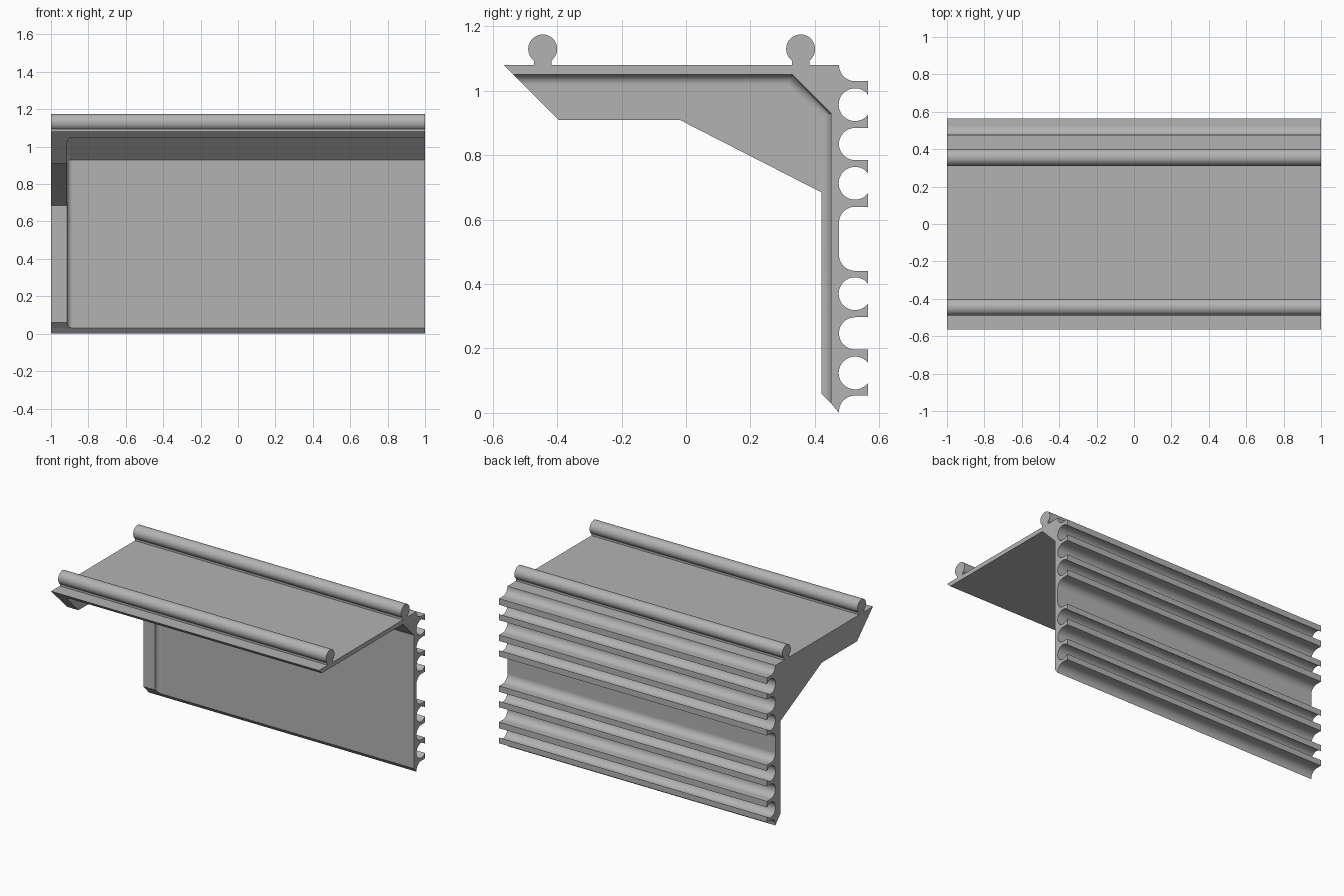
import bpy, bmesh
from math import radians, cos, sin, acos, degrees

cube = bpy.data.objects.get("Cube")
if cube:
    bpy.data.objects.remove(cube, do_unlink=True)

grey = bpy.data.materials.new("plain grey")
grey.use_nodes = True
COLOUR = (0.45, 0.45, 0.45, 1)
grey.diffuse_color = COLOUR
grey.node_tree.nodes["Principled BSDF"].inputs["Base Color"].default_value = COLOUR


def arc(cy, cz, r, a0, a1, n):
    """Points on an arc in the side plane, angles in degrees."""
    steps = [radians(a0 + (a1 - a0) * i / n) for i in range(n + 1)]
    return [(cy + r * cos(a), cz + r * sin(a)) for a in steps]


def finish(name, bm):
    bmesh.ops.recalc_face_normals(bm, faces=bm.faces)
    mesh = bpy.data.meshes.new(name)
    bm.to_mesh(mesh)
    bm.free()
    mesh.materials.append(grey)
    obj = bpy.data.objects.new(name, mesh)
    bpy.context.collection.objects.link(obj)
    bpy.ops.object.select_all(action='DESELECT')
    obj.select_set(True)
    bpy.context.view_layer.objects.active = obj
    bpy.ops.object.shade_smooth_by_angle(angle=radians(30))
    # keep the broad flats flat beside the rounded channels
    obj.modifiers.new("flat_panels", 'WEIGHTED_NORMAL').keep_sharp = True
    return obj


def loft(name, rings):
    """Closed tube through matching rings of 3D points, capped at both ends."""
    bm = bmesh.new()
    rings = [[bm.verts.new(p) for p in ring] for ring in rings]
    n = len(rings[0])
    for a, b in zip(rings, rings[1:]):
        for i in range(n):
            j = (i + 1) % n
            bm.faces.new((a[i], a[j], b[j], b[i]))
    bm.faces.new(rings[0])
    bm.faces.new(rings[-1])
    return finish(name, bm)


def extrude(name, profile, x0, x1):
    return loft(name, [[(x, y, z) for y, z in profile] for x in (x0, x1)])


TOP, SPINE, LIP = 1.08, 0.475, 0.565   # shelf top, back wall, channel lips
R = 0.05                               # channel radius
MID = SPINE + R


def inner_path(d):
    """Inside line of shelf and wall, moved inward by d."""
    return [(-0.535 + d, 1.05 - d), (0.33 - 0.414 * d, 1.05 - d),
            (0.45 - d, 0.93 - 0.414 * d), (0.45 - d, 0.03 + d)]


def round_slot(z):
    half = degrees(acos((LIP - MID) / 0.051))
    return arc(MID, z, 0.051, -half, half - 360, 24)


def open_slot(z0, z1):
    return ([(LIP, z0)] + arc(MID, z0 + R, R, -90, -180, 10)
            + arc(MID, z1 - R, R, -180, -270, 10)[0 if z1 - z0 > 0.11 else 1:]
            + [(LIP, z1)])


# Shelf and back wall with its row of channels, one extrusion
back = [(SPINE, 0)] + arc(MID, 0.004, R, 180, 90, 10) + [(LIP, 0.054)]
back += round_slot(0.124) + open_slot(0.197, 0.297) + round_slot(0.37)
back += open_slot(0.441, 0.64)
back += round_slot(0.713) + open_slot(0.785, 0.885) + round_slot(0.957)
back += [(LIP, 1.03)] + arc(MID, TOP, R, -90, -180, 10)
extrude("shelf_and_back_wall", back + [(-0.565, TOP)] + inner_path(0), -1, 1)

# Round rails on short necks
for name, y in (("front_rail", -0.445), ("rear_rail", 0.356)):
    neck = [(y - 0.027, TOP), (y + 0.027, TOP)]
    extrude(name, neck + arc(y, 1.13, 0.045, -53, 233, 32), -1, 1)

# Bracket plate closing the right end
FACE, FILLET = -0.914, 0.03
lower_edge = [(0.42, 0.06), (0.42, 0.685), (-0.02, 0.91), (-0.395, 0.91)]
extrude("end_bracket", inner_path(0) + lower_edge, -1, FACE)

# Concave fillet where the bracket meets the shelf and wall
section = [(FACE - 0.02, -0.005)]
for s, c in [(sin(radians(9 * i)), cos(radians(9 * i))) for i in range(11)]:
    section.append((FACE + FILLET * (1 - s), FILLET * (1 - c)))
section.append((FACE - 0.02, FILLET - 0.001))
loft("bracket_fillet",
     [[(x, *inner_path(d)[k]) for x, d in section] for k in range(4)])
